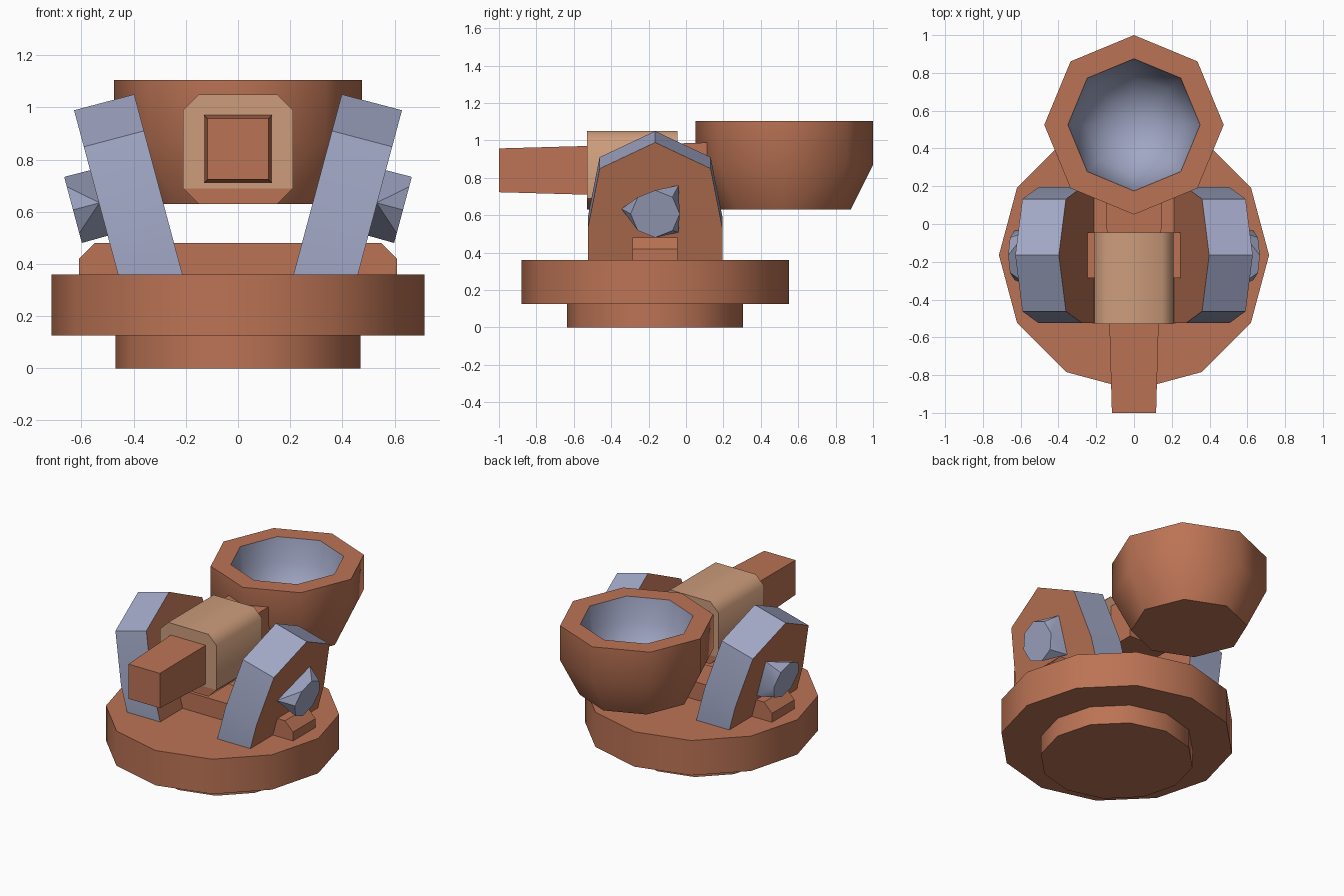
import bpy, bmesh, math
from mathutils import Vector

if "Cube" in bpy.data.objects:
    bpy.data.objects.remove(bpy.data.objects["Cube"])

TILT = math.radians(15)
CY = -0.165          # y of the turntable axis


def material(name, rgb):
    m = bpy.data.materials.new(name)
    m.diffuse_color = (*rgb, 1)
    m.use_nodes = True
    m.node_tree.nodes["Principled BSDF"].inputs["Base Color"].default_value = m.diffuse_color
    return m


CLAY = material("terracotta", (0.50, 0.173, 0.09))
STEEL = material("blue grey", (0.352, 0.381, 0.552))
TAN = material("tan", (0.61, 0.335, 0.20))


def finish(name, bm, mats, rule=None, angle=50):
    bmesh.ops.recalc_face_normals(bm, faces=bm.faces)
    bm.normal_update()
    if rule:
        for f in bm.faces:
            f.material_index = rule(f)
    me = bpy.data.meshes.new(name)
    bm.to_mesh(me)
    bm.free()
    ob = bpy.data.objects.new(name, me)
    bpy.context.collection.objects.link(ob)
    for m in mats:
        me.materials.append(m)
    bpy.ops.object.select_all(action='DESELECT')
    bpy.context.view_layer.objects.active = ob
    ob.select_set(True)
    bpy.ops.object.shade_smooth_by_angle(angle=math.radians(angle))
    return ob


def loft(rings):
    """Skin a run of equal-count rings and cap both ends."""
    bm = bmesh.new()
    vs = [[bm.verts.new(p) for p in r] for r in rings]
    n = len(vs[0])
    for a, b in zip(vs, vs[1:]):
        for i in range(n):
            j = (i + 1) % n
            bm.faces.new((a[i], a[j], b[j], b[i]))
    bm.faces.new(vs[0])
    bm.faces.new(vs[-1])
    return bm


def ngon(n, r, y, z):
    return [(r * math.cos(math.tau * i / n), y + r * math.sin(math.tau * i / n), z)
            for i in range(n)]


# Turntable: foot and wide disc
finish("foot", loft([ngon(12, 0.47, CY, 0), ngon(12, 0.47, CY, 0.125)]), [CLAY])
finish("turntable", loft([ngon(12, 0.715, CY, 0.125), ngon(12, 0.715, CY, 0.36)]), [CLAY])

# Cross bar with chamfered ends
bar = [(-0.61, 0.35), (0.61, 0.35), (0.61, 0.42), (0.55, 0.48), (-0.55, 0.48), (-0.61, 0.42)]
finish("cross_bar", loft([[(x, y, z) for x, z in bar] for y in (-0.285, -0.045)]), [CLAY], angle=30)

# Leaning side arms: profile is (half depth, height on the inner face)
half = [(0.36, 0.36), (0.36, 0.59), (0.297, 0.91)]
outline = [(CY - d, z) for d, z in half] + [(CY, 1.05)] + [(CY + d, z) for d, z in reversed(half)]
slope = math.tan(TILT)
for s, side in ((1, "right"), (-1, "left")):
    inner, outer = [], []
    for y, z in outline:
        zo = z if z < 0.4 else z - 0.061
        inner.append((s * (0.213 + (z - 0.36) * slope), y, z))
        outer.append((s * (0.46 + (zo - 0.36) * slope), y, zo))
    finish(side + "_arm", loft([inner, outer]), [CLAY, STEEL],
           lambda f: 0 if abs(f.normal.x) > 0.8 else 1)

    # Pivot stub: three-cornered root growing to an octagonal end
    n = Vector((math.cos(TILT), 0, -math.sin(TILT)))
    u = Vector((math.sin(TILT), 0, math.cos(TILT)))
    v = Vector((0, 1, 0))
    tip = Vector((0.6325, CY, 0.607))
    pts = [tip + 0.131 * (v * math.cos(i * math.tau / 8) + u * math.sin(i * math.tau / 8))
           for i in range(8)]
    pts += [tip - n * 0.105 + v * a + u * b for a, b in ((-0.18, 0), (0.125, 0.13), (0.125, -0.13))]
    bm = bmesh.new()
    for p in pts:
        bm.verts.new((s * p.x, p.y, p.z))
    bmesh.ops.convex_hull(bm, input=bm.verts)
    bmesh.ops.dissolve_limit(bm, angle_limit=0.02, verts=bm.verts, edges=bm.edges)
    finish(side + "_pivot", bm, [STEEL], angle=40)

# Throwing beam, slightly wider towards the cup
beam = []
for y, h in ((-1.0, 0.117), (0.14, 0.149)):
    beam.append([(-h, y, 0.84 - h), (h, y, 0.84 - h), (h, y, 0.84 + h), (-h, y, 0.84 + h)])
finish("beam", loft(beam), [CLAY], angle=30)

# Collar around the beam, with a darker underside
sec = [(a * 0.21, 0.84 + b * 0.15) if k else (a * 0.15, 0.84 + b * 0.21)
       for a, b, k in ((1, 1, 0), (1, 1, 1), (1, -1, 1), (1, -1, 0),
                       (-1, -1, 0), (-1, -1, 1), (-1, 1, 1), (-1, 1, 0))]
bm = loft([[(x, y, z) for x, z in sec] for y in (-0.53, -0.045)])
bmesh.ops.bisect_plane(bm, geom=bm.verts[:] + bm.edges[:] + bm.faces[:],
                       plane_co=(0, 0, 0.69), plane_no=(0, 0, 1))
finish("collar", bm, [TAN, CLAY], lambda f: 1 if f.calc_center_median().z < 0.69 else 0)

# Cup: octagonal outside, rim, and rounded hollow
profile = [(0.355, 0.63), (0.475, 0.87), (0.475, 1.105), (0.35, 1.105),
           (0.325, 0.95), (0.26, 0.82), (0.15, 0.735), (0.05, 0.71)]
finish("cup", loft([ngon(8, r, 0.525, z) for r, z in profile]), [CLAY, STEEL],
       lambda f: 1 if f.calc_center_median().z > 0.7
       and all((w.co - Vector((0, 0.525, w.co.z))).length < 0.352 for w in f.verts) else 0)
